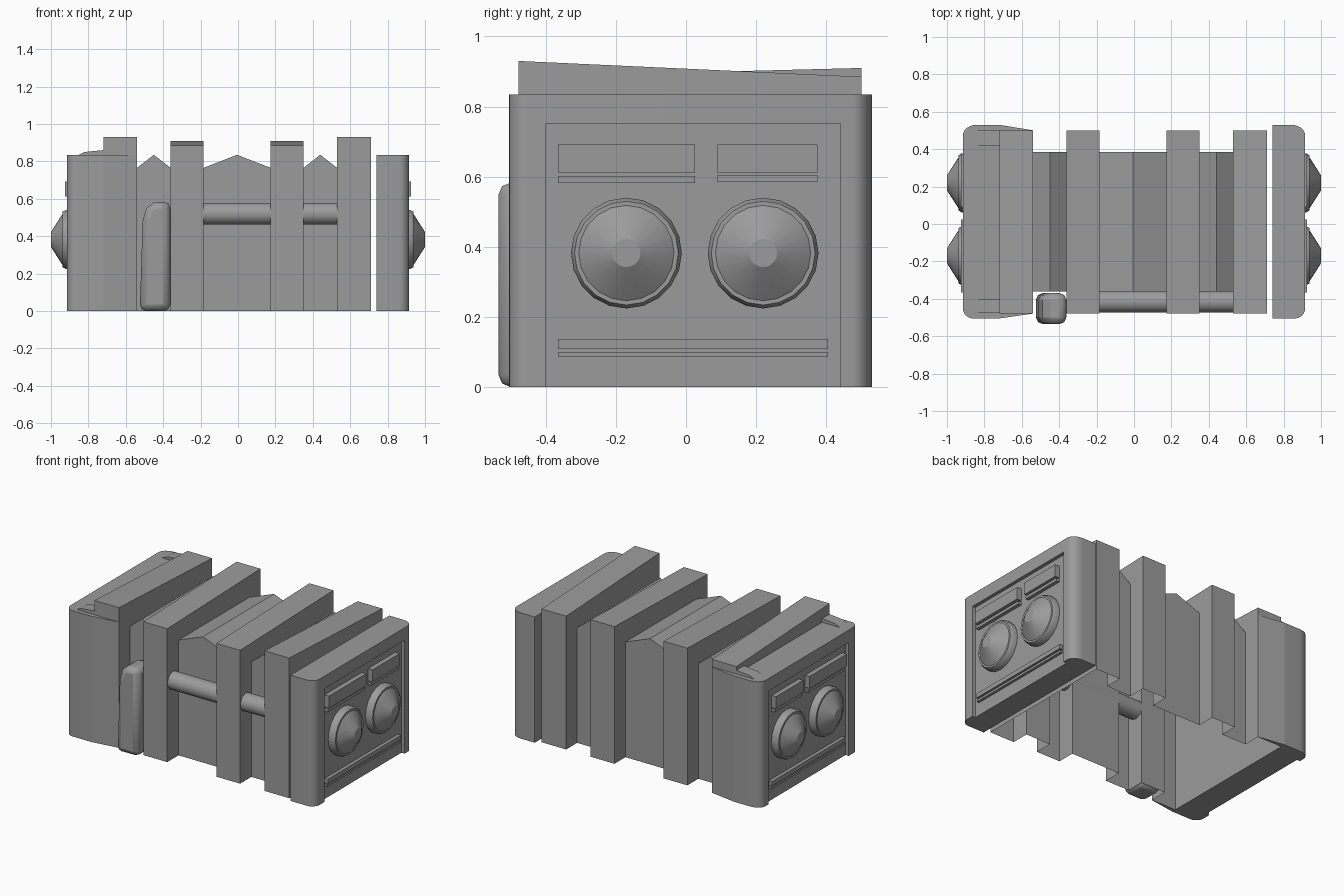
import bpy
import bmesh
import math

cube = bpy.data.objects.get("Cube")
if cube:
    bpy.data.objects.remove(cube, do_unlink=True)

grey = bpy.data.materials.new("plain_grey")
grey.use_nodes = True
COLOUR = (0.33, 0.33, 0.33, 1.0)
grey.diffuse_color = COLOUR
grey.node_tree.nodes["Principled BSDF"].inputs["Base Color"].default_value = COLOUR


def finish(name, bm, fix_normals=True):
    if fix_normals:
        bmesh.ops.recalc_face_normals(bm, faces=bm.faces)
    mesh = bpy.data.meshes.new(name)
    bm.to_mesh(mesh)
    bm.free()
    mesh.materials.append(grey)
    obj = bpy.data.objects.new(name, mesh)
    bpy.context.collection.objects.link(obj)
    bpy.ops.object.select_all(action='DESELECT')
    obj.select_set(True)
    bpy.context.view_layer.objects.active = obj
    bpy.ops.object.shade_smooth_by_angle(angle=math.radians(32))
    return obj


def prism(name, pts, axis, lo, hi):
    """Extrude a 2D outline along an axis (outline is in the other two axes)."""
    bm = bmesh.new()

    def place(p, h):
        c = list(p)
        c.insert("xyz".index(axis), h)
        return bm.verts.new(c)
    a = [place(p, lo) for p in pts]
    b = [place(p, hi) for p in pts]
    bm.faces.new(a)
    bm.faces.new(b)
    for i in range(len(pts)):
        j = (i + 1) % len(pts)
        bm.faces.new((a[i], a[j], b[j], b[i]))
    return finish(name, bm)


def box(name, x, y, z):
    return prism(name, [(x[0], y[0]), (x[1], y[0]), (x[1], y[1]), (x[0], y[1])], "z", *z)


# Ribbed body: one hollow shell, open underneath
RIB_Y, BODY_Y = (-0.478, 0.50), (-0.36, 0.385)
EAVE, PEAK = 0.765, 0.835
ribs = [(-0.72, -0.54, 0.93, 0.885), (-0.36, -0.185, 0.885, 0.91),
        (0.175, 0.35, 0.885, 0.91), (0.53, 0.71, 0.93, 0.885)]
shell = bmesh.new()


def face(*pts):
    shell.faces.new([shell.verts.new(p) for p in pts])


for i, (x0, x1, zf, zb) in enumerate(ribs):
    f, b = RIB_Y
    face((x0, f, 0), (x1, f, 0), (x1, f, zf), (x0, f, zf))
    face((x1, b, 0), (x0, b, 0), (x0, b, zb), (x1, b, zb))
    face((x0, f, zf), (x1, f, zf), (x1, b, zb), (x0, b, zb))
    for x, is_end, flip in ((x0, i == 0, True), (x1, i == 3, False)):
        loop = [(x, f, 0), (x, b, 0), (x, b, zb), (x, f, zf)]
        if not is_end:
            bf, bb = BODY_Y
            loop = [(x, b, 0), (x, b, zb), (x, f, zf), (x, f, 0),
                    (x, bf, 0), (x, bf, EAVE), (x, bb, EAVE), (x, bb, 0)]
        face(*(reversed(loop) if flip else loop))

# Gabled sections between the ribs
for left, right in zip(ribs, ribs[1:]):
    x0, x1 = left[1], right[0]
    xm = (x0 + x1) / 2
    f, b = BODY_Y
    face((x0, f, 0), (x1, f, 0), (x1, f, EAVE), (xm, f, PEAK), (x0, f, EAVE))
    face((x1, b, 0), (x0, b, 0), (x0, b, EAVE), (xm, b, PEAK), (x1, b, EAVE))
    face((x0, f, EAVE), (xm, f, PEAK), (xm, b, PEAK), (x0, b, EAVE))
    face((xm, f, PEAK), (x1, f, EAVE), (x1, b, EAVE), (xm, b, PEAK))
bmesh.ops.remove_doubles(shell, verts=shell.verts, dist=0.0005)
finish("ribbed_body", shell, fix_normals=False)


# Front rod running through the ribs
rod = [(-0.415 + 0.06 * math.cos(a), 0.52 + 0.06 * math.sin(a))
       for a in (math.tau * (k + 0.5) / 12 for k in range(12))]
prism("front_rod", rod, "x", -0.36, 0.53)

# Bent pipe cover on the front
pipe = prism("front_pipe", [(-0.525, 0), (-0.51, 0.48), (-0.49, 0.55), (-0.45, 0.58),
                            (-0.362, 0.585), (-0.362, 0)], "y", -0.535, -0.37)
bevel = pipe.modifiers.new("soft_edges", 'BEVEL')
bevel.width = 0.035
bevel.segments = 2
bevel.limit_method = 'ANGLE'
bevel.angle_limit = math.radians(60)


def arc(cx, cy, rx, ry, start):
    return [(cx + rx * math.cos(math.radians(start + d)),
             cy + ry * math.sin(math.radians(start + d))) for d in range(0, 91, 15)]


def cone_speaker(name, side, y, z):
    rings = [(0.885, 0.158), (0.92, 0.158), (0.938, 0.148), (0.938, 0.136),
             (0.944, 0.128), (1.0, 0.04)]
    bm = bmesh.new()
    n = 20
    loops = [[bm.verts.new((side * x, y + r * math.cos(math.tau * k / n),
                            z + r * math.sin(math.tau * k / n))) for k in range(n)]
             for x, r in rings]
    for a, b in zip(loops, loops[1:]):
        for k in range(n):
            m = (k + 1) % n
            bm.faces.new((a[k], a[m], b[m], b[k]))
    bm.faces.new(loops[0])
    bm.faces.new(loops[-1])
    finish(name, bm)


# End caps, each with a recessed panel, two cones and raised strips
for side, label in ((1, "left"), (-1, "right")):
    inner = 0.74 if side > 0 else 0.72
    front = arc(0.86, -0.45, 0.055, 0.055, -90)
    back = arc(0.84, 0.475, 0.075, 0.055, 0)
    notch = [(0.915, -0.40), (0.892, -0.40), (0.892, 0.44), (0.915, 0.44)]
    start, end = [(inner, -0.505)], [(inner, 0.53)]
    for part, outline, z in (("end_cap", start + front + notch + back + end, (0, 0.752)),
                             ("end_cap_top", start + front + back + end, (0.752, 0.835))):
        prism(f"{label}_{part}", [(side * x, y) for x, y in outline], "z", *z)

    for place, y in (("front", -0.17), ("back", 0.22)):
        cone_speaker(f"{label}_{place}_cone", side, y, 0.382)

    strips = [("front_vent", (-0.365, 0.025), (0.612, 0.692), 0.925),
              ("front_vent_sill", (-0.365, 0.025), (0.582, 0.602), 0.915),
              ("back_vent", (0.09, 0.375), (0.612, 0.692), 0.925),
              ("back_vent_sill", (0.09, 0.375), (0.585, 0.605), 0.915),
              ("lower_strip", (-0.365, 0.405), (0.108, 0.137), 0.915),
              ("lower_sill", (-0.365, 0.405), (0.085, 0.10), 0.91)]
    for name, y, z, out in strips:
        box(f"{label}_{name}", (side * 0.885, side * out), y, z)

# Tapered skirts and corner wedges joining the right cap to its rib
for label, rib, cap, mid in (("front", -0.477, -0.505, -0.40), ("back", 0.499, 0.53, 0.42)):
    prism(f"{label}_skirt", [(-0.72, rib), (-0.54, rib), (-0.54, rib * 1.004), (-0.72, cap)],
          "z", 0, 0.835)
    prism(f"{label}_corner_wedge", [(-0.86, 0.83), (-0.72, 0.83), (-0.72, 0.86), (-0.82, 0.85)],
          "y", *sorted((rib, mid)))
